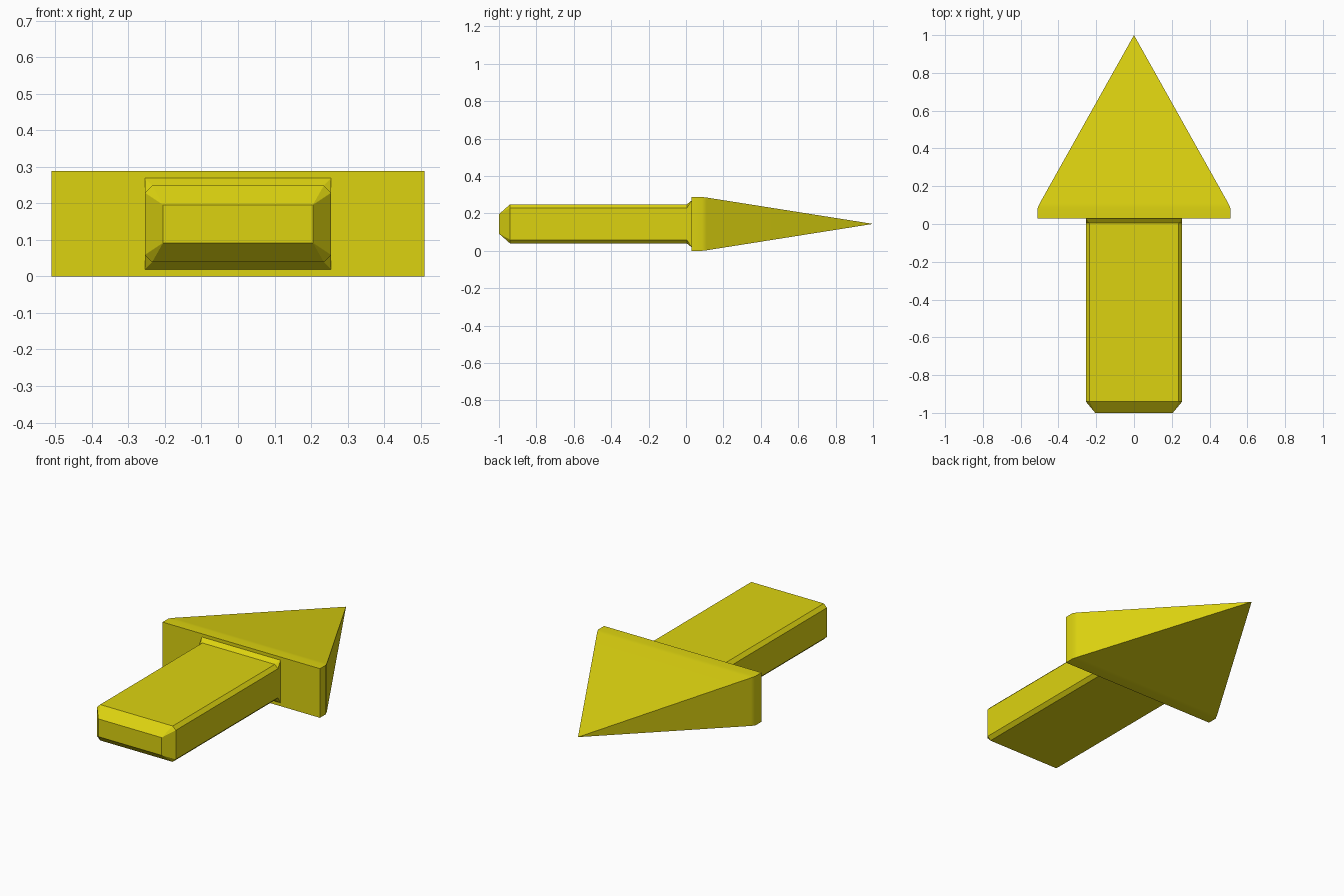
import bpy
import bmesh
import math

cube = bpy.data.objects.get("Cube")
if cube:
    bpy.data.objects.remove(cube)

MID_Z = 0.144

yellow = bpy.data.materials.new("mustard_yellow")
yellow.use_nodes = True
colour = (0.72, 0.65, 0.005, 1)
yellow.diffuse_color = colour
yellow.node_tree.nodes["Principled BSDF"].inputs["Base Color"].default_value = colour


def ring(bm, y, hx, hz, cut):
    """Rectangle section with chamfered corners, across the length."""
    points = []
    for sx, sz in ((1, 1), (-1, 1), (-1, -1), (1, -1)):
        pair = [(sx * hx, sz * (hz - cut)), (sx * (hx - cut), sz * hz)]
        points += pair if sx * sz > 0 else pair[::-1]
    return [bm.verts.new((x, y, MID_Z + z)) for x, z in points]


def loft(name, sections):
    """Join sections (y, half width, half height, corner cut) into a solid."""
    bm = bmesh.new()
    rings = [ring(bm, *s) for s in sections]
    for a, b in zip(rings, rings[1:]):
        for i in range(len(a)):
            j = (i + 1) % len(a)
            bm.faces.new((a[i], a[j], b[j], b[i]))
    bm.faces.new(rings[0])
    bm.faces.new(rings[-1])
    bmesh.ops.remove_doubles(bm, verts=bm.verts, dist=0.0001)
    bmesh.ops.recalc_face_normals(bm, faces=bm.faces)
    mesh = bpy.data.meshes.new(name)
    bm.to_mesh(mesh)
    bm.free()
    mesh.materials.append(yellow)
    obj = bpy.data.objects.new(name, mesh)
    bpy.context.collection.objects.link(obj)
    return obj


# Shaft: chamfered bar, tapered at the free end, flared where it meets the head
loft("arrow_shaft", [
    (-1.0, 0.205, 0.052, 0),
    (-0.94, 0.255, 0.105, 0.02),
    (0.005, 0.255, 0.105, 0.02),
    (0.03, 0.255, 0.125, 0),
])

# Head: short straight band, softened shoulder, then a point
head = loft("arrow_head", [
    (0.03, 0.51, 0.144, 0),
    (0.085, 0.51, 0.144, 0),
    (0.11, 0.4988, 0.141, 0),
    (1.0, 0, 0, 0),
])
bpy.ops.object.select_all(action="DESELECT")
head.select_set(True)
bpy.context.view_layer.objects.active = head
bpy.ops.object.shade_smooth_by_angle(angle=math.radians(35))
weighted = head.modifiers.new("weighted_normals", "WEIGHTED_NORMAL")
weighted.keep_sharp = True
